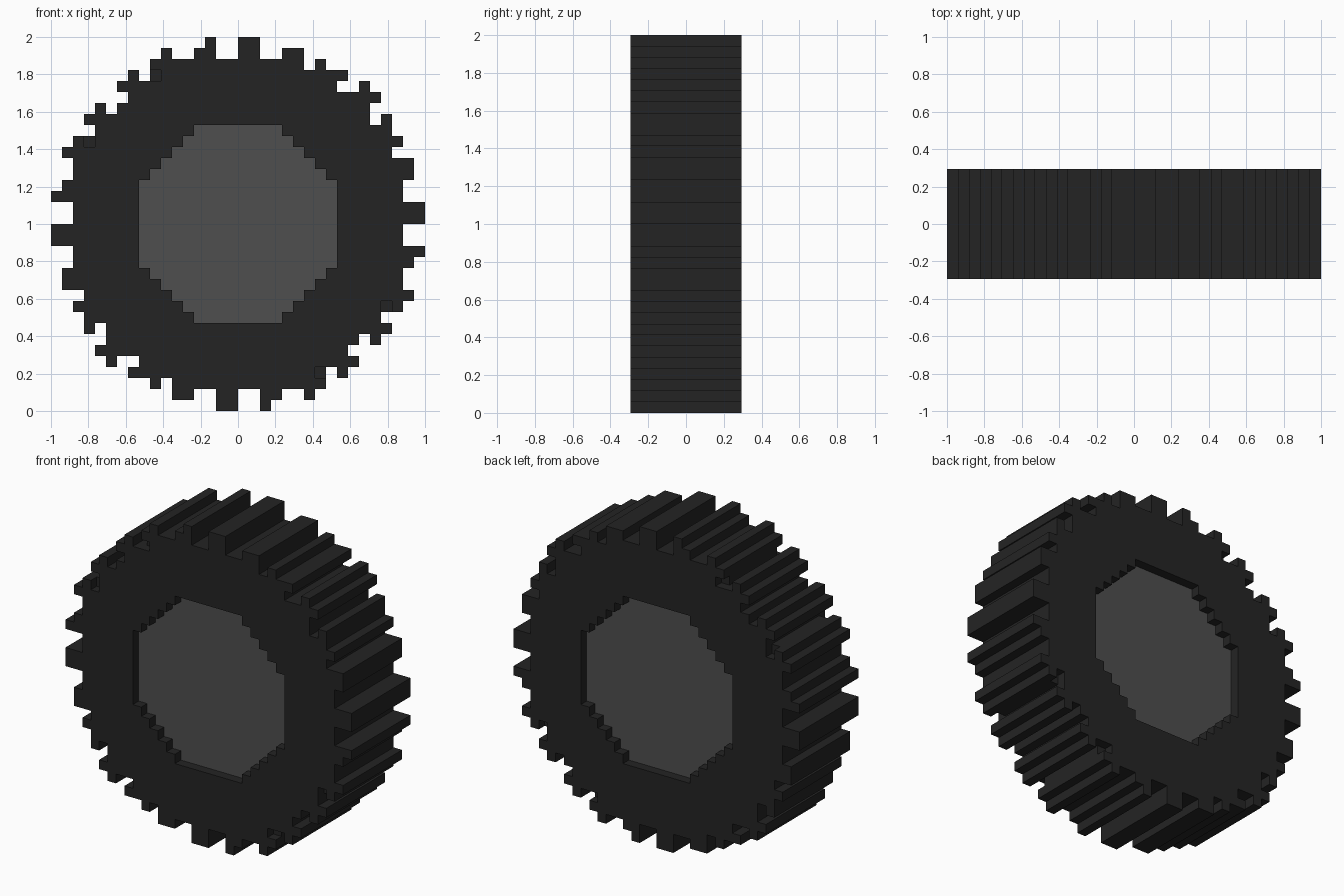
import bpy, bmesh

if "Cube" in bpy.data.objects:
    bpy.data.objects.remove(bpy.data.objects["Cube"])

V = 2 / 34          # block size: 34 blocks across
HALF = 5            # half width of the wheel in blocks
INNER = 4           # half width of the recessed parts

# Upper-half silhouette: inclusive block spans per row, from the axle upward
ROWS = [
    [(-15, 16)], [(-15, 16)], [(-17, 14)], [(-16, 14)], [(-15, 15)],
    [(-15, 15)], [(-16, 13)], [(-15, 14)], [(-13, 13)],
    [(-14, 11), (13, 13)], [(-13, -13), (-11, 11)], [(-10, 12)],
    [(-11, 8), (11, 11)], [(-10, -10), (-8, 9)], [(-8, 5), (7, 7)],
    [(-7, -7), (-4, -3), (0, 1), (4, 5)], [(-3, -3), (0, 1)],
]
PITS = [(-8, 13), (-14, 7)]


def turned(c):
    """Same block after half a turn of the wheel."""
    return (-1 - c[0], -1 - c[1])


def is_hub(c):
    a = max(c[0], -1 - c[0])
    b = max(c[1], -1 - c[1])
    return a <= 8 and b <= 8 and a + b <= 11


# Depth of every block column
depth = {}
for j, spans in enumerate(ROWS):
    for a, b in spans:
        for i in range(a, b + 1):
            for c in ((i, j), turned((i, j))):
                depth[c] = INNER if is_hub(c) else HALF
for p in PITS:
    depth[p] = depth[turned(p)] = INNER


def material(name, srgb):
    m = bpy.data.materials.new(name)
    lin = ((srgb / 255 + 0.055) / 1.055) ** 2.4
    m.diffuse_color = (lin, lin, lin, 1)
    m.use_nodes = True
    m.node_tree.nodes["Principled BSDF"].inputs["Base Color"].default_value = m.diffuse_color
    return m


def build(name, cells, mat):
    """Surface of the given block columns, with walls where a neighbour is lower."""
    bm = bmesh.new()

    def quad(pts):
        bm.faces.new([bm.verts.new((x * V, y * V, z * V + 1)) for x, y, z in pts])

    for (i, j) in cells:
        d = depth[(i, j)]
        ring = [(i, j), (i + 1, j), (i + 1, j + 1), (i, j + 1)]
        quad([(x, -d, z) for x, z in ring])
        quad([(x, d, z) for x, z in reversed(ring)])
        for k, (di, dj) in enumerate([(0, -1), (1, 0), (0, 1), (-1, 0)]):
            n = depth.get((i + di, j + dj), 0)
            if n >= d:
                continue
            (x0, z0), (x1, z1) = ring[k], ring[(k + 1) % 4]
            for lo, hi in ([(-d, d)] if n == 0 else [(-d, -n), (n, d)]):
                quad([(x0, lo, z0), (x0, hi, z0), (x1, hi, z1), (x1, lo, z1)])
    bmesh.ops.remove_doubles(bm, verts=bm.verts, dist=1e-4)
    me = bpy.data.meshes.new(name)
    bm.to_mesh(me)
    bm.free()
    me.materials.append(mat)
    ob = bpy.data.objects.new(name, me)
    bpy.context.collection.objects.link(ob)


# Toothed tyre and recessed hub discs
build("tyre", [c for c in depth if not is_hub(c)], material("black rubber", 0x24))
build("hub", [c for c in depth if is_hub(c)], material("grey metal", 0x4E))
